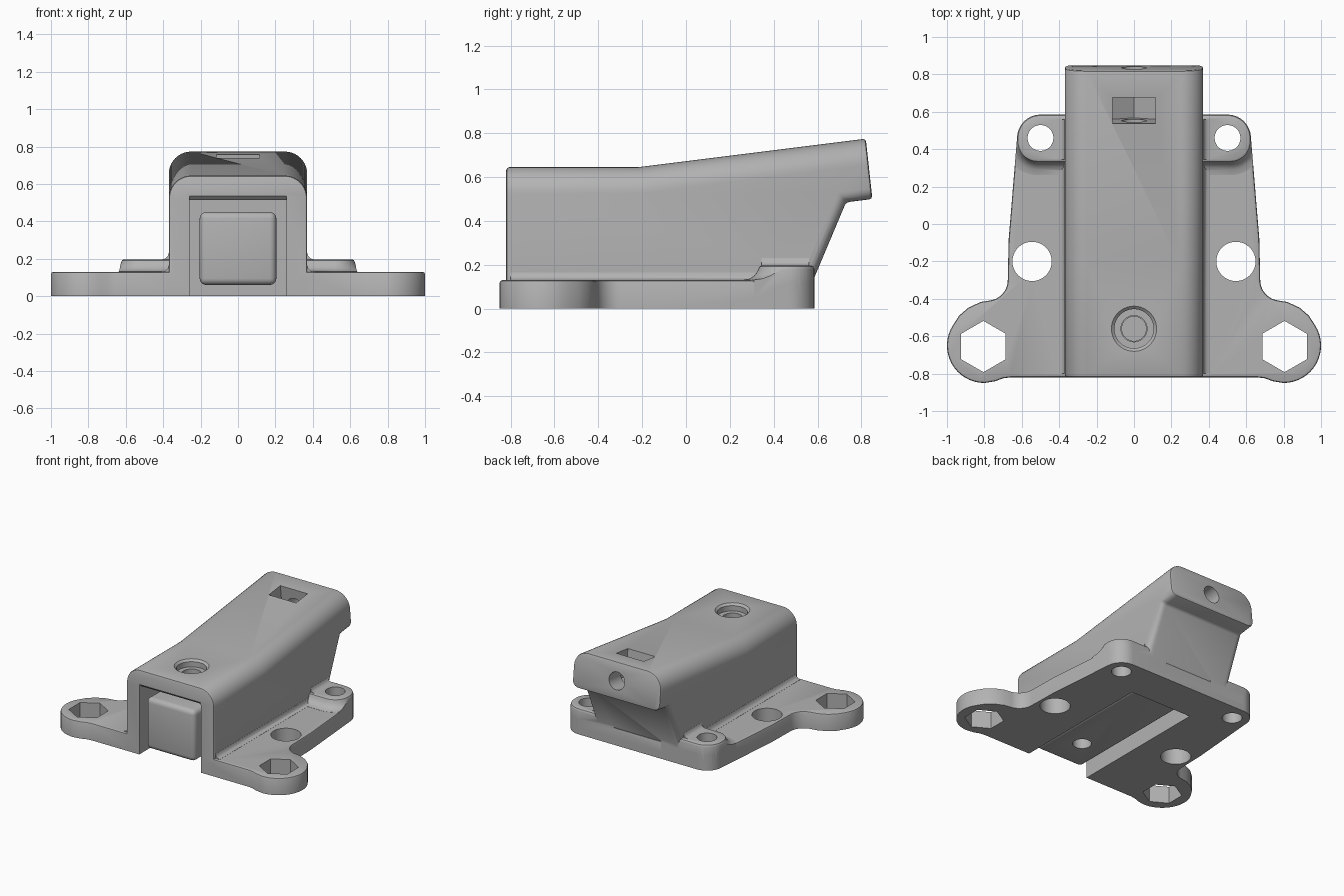
import bpy, bmesh, math
from mathutils import Matrix

cube = bpy.data.objects.get("Cube")
if cube:
    bpy.data.objects.remove(cube, do_unlink=True)

grey = bpy.data.materials.new("plain grey")
grey.diffuse_color = (0.45, 0.45, 0.45, 1)
grey.use_nodes = True
grey.node_tree.nodes["Principled BSDF"].inputs["Base Color"].default_value = (0.45, 0.45, 0.45, 1)


def arc(cx, cy, r, start, end, steps=10):
    angles = [math.radians(start + (end - start) * i / steps) for i in range(steps + 1)]
    return [(cx + r * math.cos(a), cy + r * math.sin(a)) for a in angles]


def loft(rings):
    """Closed solid through rings of equal point count."""
    bm = bmesh.new()
    loops = [[bm.verts.new(p) for p in ring] for ring in rings]
    n = len(loops[0])
    for low, high in zip(loops, loops[1:]):
        for i in range(n):
            j = (i + 1) % n
            bm.faces.new((low[i], low[j], high[j], high[i]))
    bm.faces.new(loops[0])
    bm.faces.new(loops[-1])
    bmesh.ops.recalc_face_normals(bm, faces=bm.faces)
    return bm


def prism(points, axis, lo, hi):
    """Extrude a flat profile along x, y or z."""
    place = {"x": lambda a, b, t: (t, a, b),
             "y": lambda a, b, t: (a, t, b),
             "z": lambda a, b, t: (a, b, t)}[axis]
    return loft([[place(a, b, t) for a, b in points] for t in (lo, hi)])


def round_edges(bm, test, width, segments):
    edges = [e for e in bm.edges if test(e, *[v.co for v in e.verts])]
    bmesh.ops.bevel(bm, geom=edges, offset=width, segments=segments, profile=0.5,
                    affect="EDGES", clamp_overlap=True)


def make(name, bm, matrix=None):
    if matrix:
        bm.transform(matrix)
    mesh = bpy.data.meshes.new(name)
    bm.to_mesh(mesh)
    bm.free()
    mesh.materials.append(grey)
    obj = bpy.data.objects.new(name, mesh)
    bpy.context.collection.objects.link(obj)
    return obj


def combine(obj, tool, operation):
    mod = obj.modifiers.new(operation, "BOOLEAN")
    mod.operation, mod.object, mod.solver = operation, tool, "EXACT"
    bpy.context.view_layer.objects.active = obj
    bpy.ops.object.modifier_apply(modifier=mod.name)
    bpy.data.objects.remove(tool, do_unlink=True)


def cut(obj, bm, matrix=None):
    combine(obj, make("cutter", bm, matrix), "DIFFERENCE")


def circle(x, y, r, steps=40):
    return arc(x, y, r, 0, 360, steps)[:-1]


# Base plate outline
half = ([(0.66, -0.82), (0.7, -0.825), (0.74, -0.84)]
        + arc(0.8, -0.65, 0.2, -90, 33, 16)
        + [(0.935, -0.49), (0.885, -0.447), (0.82, -0.417)]
        + arc(0.785, -0.3, 0.11, 260, 180)
        + [(0.67, -0.08)]
        + arc(0.5, 0.46, 0.125, 4, 90))
outline = half + [(-x, y) for x, y in reversed(half)]
plate_bm = prism(outline, "z", 0, 0.13)
round_edges(plate_bm, lambda e, a, b: min(a.z, b.z) > 0.12, 0.012, 2)
housing = make("housing", plate_bm)

# Body with sloped rear and undercut neck
WIDE = 0.37
side = [(-0.82, 0.02), (-0.82, 0.645), (-0.22, 0.645), (0.82, 0.775),
        (0.85, 0.5), (0.73, 0.485), (0.534, 0.02)]
body_bm = prism(side, "x", -WIDE, WIDE)
round_edges(body_bm, lambda e, a, b: abs(a.x - b.x) < 0.01 and min(a.z, b.z) > 0.6, 0.12, 10)
round_edges(body_bm, lambda e, a, b: abs(a.x - b.x) < 0.01 and min(a.y, b.y) > 0.5
            and max(a.z, b.z) < 0.51, 0.05, 5)
round_edges(body_bm, lambda e, a, b: max(a.z, b.z) > 0.3 and e.is_manifold
            and e.calc_face_angle() > 0.9, 0.014, 2)
combine(housing, make("body", body_bm), "UNION")

# Raised rear tabs with flared feet, kept within the plate outline
for s in (1, -1):
    rings = []
    for d, z in ((0.07, 0.05), (0.07, 0.131), (0.04, 0.137), (0.02, 0.15), (0.006, 0.168),
                 (0, 0.183), (-0.004, 0.192), (-0.014, 0.197)):
        ring = ([(0.2, 0.33 - d)] + arc(0.515, 0.44, 0.109 + d, -90, 0)
                + arc(0.5, 0.46, 0.124 + d, 2, 90) + [(0.2, 0.584 + d)])
        rings.append([(s * x, y, z) for x, y in ring])
    tab = make("tab", loft(rings))
    combine(tab, make("limit", prism(outline, "z", 0, 0.4)), "INTERSECT")
    combine(housing, tab, "UNION")
    # Fillets where the body meets the plate and the tabs
    for lift, start, end in ((0, -0.8, 0.4), (0.066, 0.345, 0.56)):
        curve = [(0.35, 0.1), (0.405, 0.1), (0.405, 0.131), (0.388, 0.136),
                 (0.376, 0.147), (0.371, 0.165), (0.35, 0.165)]
        combine(housing, make("fillet", prism([(s * x, z + lift) for x, z in curve],
                                              "y", start, end)), "UNION")

# Front channel, open below, with a chamfered upper lip
cut(housing, prism([(-0.26, -0.1), (0.26, -0.1), (0.26, 0.515), (-0.26, 0.515)], "y", -1, 0.29))
cut(housing, prism([(-0.9, 0.4), (-0.9, 0.555), (-0.84, 0.555), (-0.79, 0.505), (-0.79, 0.4)],
                   "x", -0.259, 0.259))

# Plate holes: hexagonal pockets, large holes and tab holes
for s in (1, -1):
    hexagon = [(s * 0.805 + y, x - 0.655) for x, y in circle(0, 0, 0.137, 6)]
    for shape in (hexagon, circle(s * 0.545, -0.2, 0.105), circle(s * 0.5, 0.46, 0.069)):
        cut(housing, prism(shape, "z", -0.1, 0.4))

# Screw seat on top
cut(housing, loft([[(x, y, z) for x, y in circle(0, -0.56, r)]
                   for r, z in ((0.105, 0.59), (0.105, 0.63), (0.122, 0.646), (0.122, 0.75))]))
cut(housing, prism(circle(0, -0.56, 0.07), "z", 0.45, 0.7))

# Rear nut pocket and screw hole, tilted with the rear face
tilt = Matrix.Translation((0, 0.622, 0.612)) @ Matrix.Rotation(0.115, 4, "X")
cut(housing, prism([(-0.115, -0.066), (0, -0.133), (0.115, -0.066), (0.115, 0.3), (-0.115, 0.3)],
                   "y", -0.07, 0.07), tilt)
cut(housing, prism(circle(0, 0, 0.066), "y", -0.2, 0.4), tilt)

# Rounded block inside the channel, bored from above and below
block_bm = prism([(-0.205, 0.06), (0.205, 0.06), (0.205, 0.45), (-0.205, 0.45)], "y", -0.82, 0.3)
round_edges(block_bm, lambda e, a, b: min(a.y, b.y) < 0, 0.035, 4)
block = make("inner_block", block_bm)
cut(block, prism(circle(0, -0.56, 0.065), "z", 0.3, 0.6))
cut(block, prism(circle(0, -0.56, 0.065), "z", 0, 0.22))

# Smooth curves, sharp corners
for obj in (housing, block):
    bpy.ops.object.select_all(action="DESELECT")
    obj.select_set(True)
    bpy.context.view_layer.objects.active = obj
    bpy.ops.object.shade_smooth_by_angle(angle=math.radians(32))
